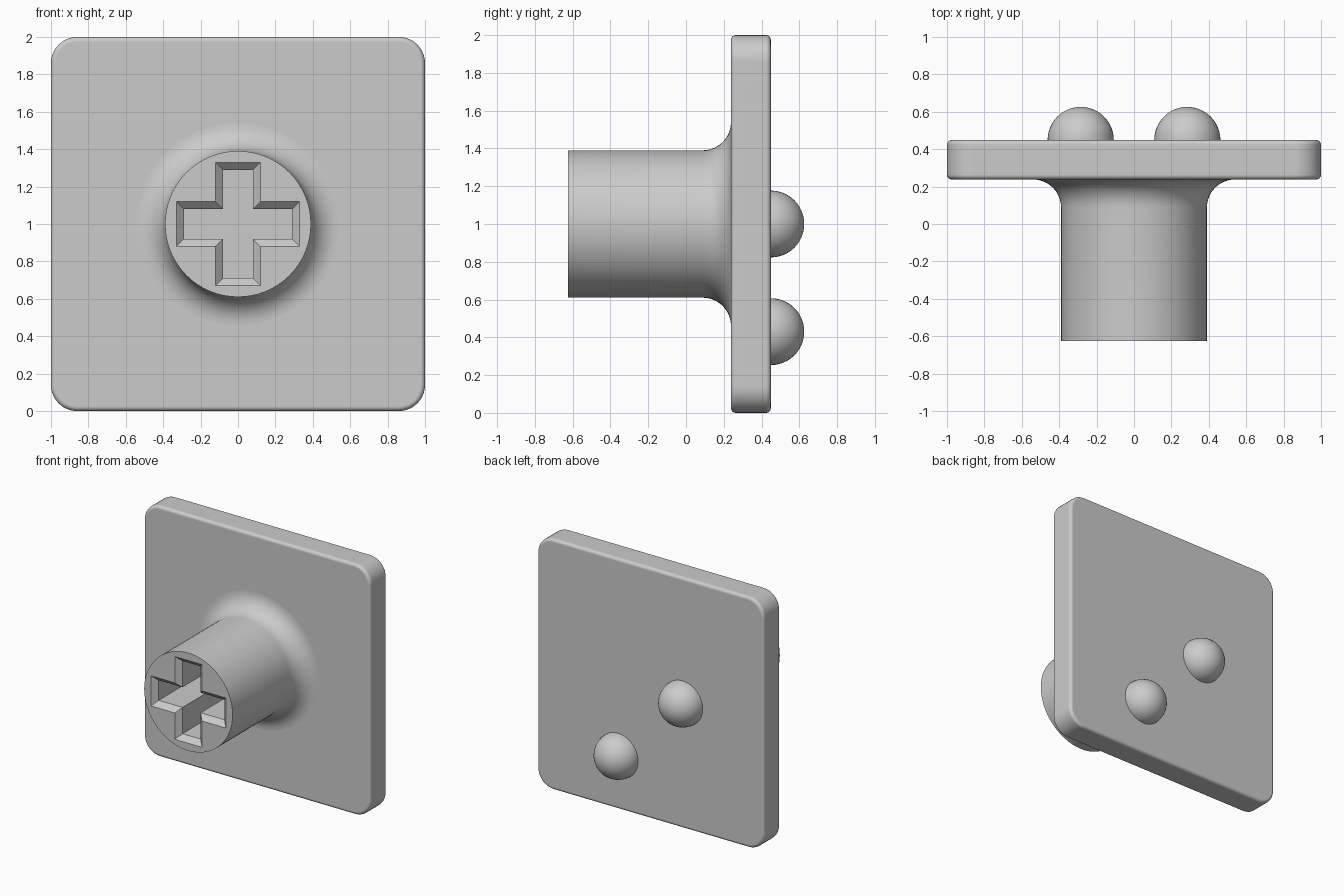
import bpy, bmesh, math
from mathutils import Vector, Matrix

cube = bpy.data.objects.get("Cube")
if cube:
    bpy.data.objects.remove(cube, do_unlink=True)

grey = bpy.data.materials.new("plain grey")
grey.use_nodes = True
grey.diffuse_color = (0.6, 0.6, 0.6, 1)
grey.node_tree.nodes["Principled BSDF"].inputs["Base Color"].default_value = grey.diffuse_color

FRONT, PLATE_FRONT, PLATE_BACK = -0.625, 0.238, 0.449
STEM_R, FILLET, BUMP_R = 0.39, 0.15, 0.177


def make(name, bm):
    bmesh.ops.recalc_face_normals(bm, faces=bm.faces)
    mesh = bpy.data.meshes.new(name)
    bm.to_mesh(mesh)
    bm.free()
    mesh.materials.append(grey)
    obj = bpy.data.objects.new(name, mesh)
    bpy.context.collection.objects.link(obj)
    return obj


def smooth(obj):
    bpy.ops.object.select_all(action='DESELECT')
    obj.select_set(True)
    bpy.context.view_layer.objects.active = obj
    bpy.ops.object.shade_smooth_by_angle(angle=math.radians(35))


def loft(name, sections):
    """Skin a list of equal-length closed rings and cap both ends."""
    bm = bmesh.new()
    rings = [[bm.verts.new(p) for p in ring] for ring in sections]
    n = len(rings[0])
    for a, b in zip(rings, rings[1:]):
        for i in range(n):
            j = (i + 1) % n
            bm.faces.new((a[i], a[j], b[j], b[i]))
    bm.faces.new(rings[0])
    bm.faces.new(rings[-1])
    return make(name, bm)


def circle(x, y, z, r, n=64):
    return [(x + r * math.cos(i * math.tau / n), y, z + r * math.sin(i * math.tau / n))
            for i in range(n)]


def cross(y, arm, half):
    """Twelve-cornered plus shape centred on the stem axis."""
    pts = []
    for q in range(4):
        turn = Matrix.Rotation(q * math.pi / 2, 3, 'Y')
        for x, z in ((arm, half), (arm, -half), (half, -half)):
            pts.append(turn @ Vector((x, 0, z)) + Vector((0, y, 1)))
    return pts


# Plate with rounded corners and softened rims
bm = bmesh.new()
bmesh.ops.create_cube(bm, size=2)
thick = PLATE_BACK - PLATE_FRONT
bmesh.ops.scale(bm, vec=(1, thick / 2, 1), verts=bm.verts)
bmesh.ops.translate(bm, vec=(0, PLATE_FRONT + thick / 2, 1), verts=bm.verts)
corners = [e for e in bm.edges if abs(e.verts[0].co.y - e.verts[1].co.y) > 0.1]
bmesh.ops.bevel(bm, geom=corners, offset=0.14, segments=10, profile=0.5, affect='EDGES')
rims = [e for e in bm.edges if abs(e.verts[0].co.y - e.verts[1].co.y) < 0.01]
bmesh.ops.bevel(bm, geom=rims, offset=0.025, segments=4, profile=0.5, affect='EDGES')
plate = make("plate", bm)
smooth(plate)
weighted = plate.modifiers.new("flat_faces", 'WEIGHTED_NORMAL')
weighted.keep_sharp = True

# Round stem flaring into the plate
rings = [circle(0, FRONT, 1, STEM_R)]
for k in range(13):
    a = k / 12 * math.pi / 2
    rings.append(circle(0, PLATE_FRONT - FILLET * (1 - math.sin(a)), 1,
                        STEM_R + FILLET * (1 - math.cos(a))))
rings.append(circle(0, PLATE_FRONT + 0.02, 1, STEM_R + FILLET))
stem = loft("stem", rings)

# Cross-shaped socket with chamfered mouth
cutter = loft("socket_cutter", [cross(FRONT - 0.02, 0.35, 0.14),
                                cross(FRONT + 0.04, 0.29, 0.08),
                                cross(FRONT + 0.6, 0.29, 0.08)])
cutter.hide_render = True
cut = stem.modifiers.new("socket", 'BOOLEAN')
cut.operation = 'DIFFERENCE'
cut.solver = 'EXACT'
cut.object = cutter
bpy.context.view_layer.objects.active = stem
bpy.ops.object.modifier_apply(modifier=cut.name)
bpy.data.objects.remove(cutter, do_unlink=True)
smooth(stem)

# Two domed bumps on the back
for name, x, z in (("upper_bump", -0.285, 1.0), ("lower_bump", 0.285, 0.43)):
    rings = [circle(x, PLATE_BACK - 0.02, z, BUMP_R, 40)]
    for k in range(12):
        a = k / 12 * math.pi / 2
        rings.append(circle(x, PLATE_BACK + BUMP_R * math.sin(a), z, BUMP_R * math.cos(a), 40))
    rings.append(circle(x, PLATE_BACK + BUMP_R, z, 0.002, 40))
    smooth(loft(name, rings))
